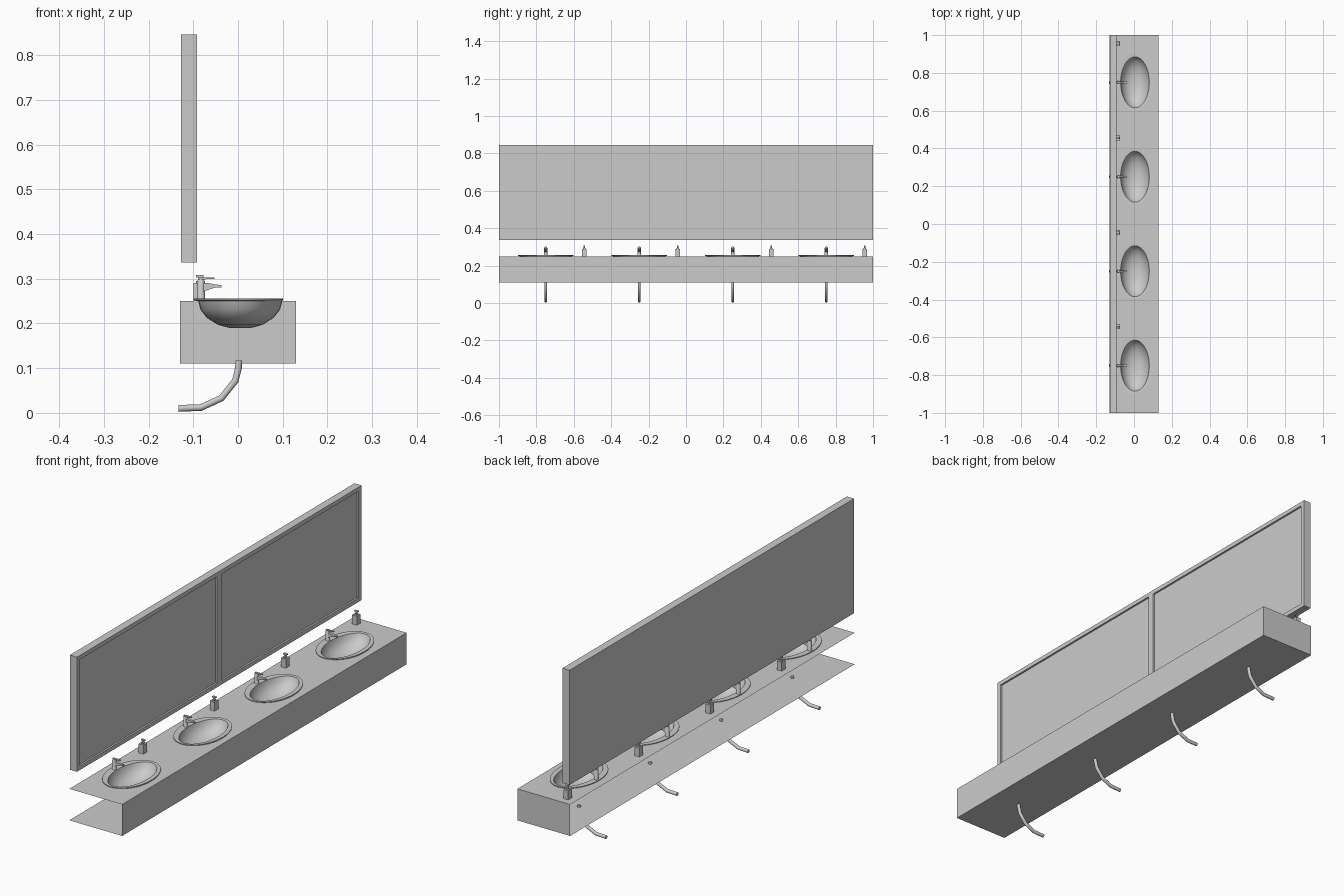
import bpy, bmesh, math
from mathutils import Vector

if "Cube" in bpy.data.objects:
    bpy.data.objects.remove(bpy.data.objects["Cube"], do_unlink=True)

grey = bpy.data.materials.new("plain grey")
grey.use_nodes = True
COLOUR = (0.6, 0.6, 0.6, 1)
grey.diffuse_color = COLOUR
grey.node_tree.nodes["Principled BSDF"].inputs["Base Color"].default_value = COLOUR

STATIONS = [-0.75, -0.25, 0.25, 0.75]
SIDES = 32


def finish(name, bm, smooth=False):
    bmesh.ops.recalc_face_normals(bm, faces=bm.faces)
    mesh = bpy.data.meshes.new(name)
    bm.to_mesh(mesh)
    bm.free()
    mesh.materials.append(grey)
    ob = bpy.data.objects.new(name, mesh)
    bpy.context.collection.objects.link(ob)
    if smooth:
        bpy.ops.object.select_all(action='DESELECT')
        ob.select_set(True)
        bpy.context.view_layer.objects.active = ob
        bpy.ops.object.shade_smooth_by_angle(angle=math.radians(35))
    return ob


def repeat(ob):
    """Place one copy of a part at every wash station."""
    name, base = ob.name, ob.location.y
    for i, y in enumerate(STATIONS):
        part = ob if i == 0 else ob.copy()
        if i:
            bpy.context.collection.objects.link(part)
        part.name = f"{name}_{i + 1}"
        part.location.y = base + y


def box(bm, lo, hi):
    lo, hi = Vector(lo), Vector(hi)
    verts = bmesh.ops.create_cube(bm, size=1)["verts"]
    for v in verts:
        v.co = (lo + hi) / 2 + v.co * (hi - lo)
    return verts


def ellipse(cx, cy, z, rx, ry, n=SIDES):
    return [Vector((cx + rx * math.cos(a), cy + ry * math.sin(a), z))
            for a in (2 * math.pi * i / n for i in range(n))]


def loft(bm, rings):
    """Skin a list of point rings and cap both ends."""
    loops = [[bm.verts.new(p) for p in ring] for ring in rings]
    for a, b in zip(loops, loops[1:]):
        for i in range(len(a)):
            j = (i + 1) % len(a)
            bm.faces.new((a[i], a[j], b[j], b[i]))
    bm.faces.new(loops[0])
    bm.faces.new(loops[-1])


# counter shell: bottom, front and far end panels; back and near end open
bm = bmesh.new()
box(bm, (-0.13, -1, 0.11), (0.13, 1, 0.25))
bm.normal_update()
open_sides = [f for f in bm.faces
              if f.normal.x < -0.5 or f.normal.y < -0.5 or f.normal.z > 0.5]
bmesh.ops.delete(bm, geom=open_sides, context='FACES')
finish("counter_shell", bm)

# counter top sheet with an oval opening for each basin
bm = bmesh.new()
outlines = [[(-0.13, -1, 0.25), (0.13, -1, 0.25), (0.13, 1, 0.25), (-0.13, 1, 0.25)]]
outlines += [ellipse(0.005, y, 0.25, 0.094, 0.139) for y in STATIONS]
edges = []
for line in outlines:
    vs = [bm.verts.new(p) for p in line]
    edges += [bm.edges.new((vs[i - 1], vs[i])) for i in range(len(vs))]
bmesh.ops.triangle_fill(bm, edges=edges, use_beauty=True, normal=(0, 0, 1))
finish("counter_top", bm)

# mirror: a slab with two recessed panes
bm = bmesh.new()
box(bm, (-0.127, -1, 0.336), (-0.092, 1, 0.846))
for y in (-0.98, -0.015, 0.015, 0.98):
    bmesh.ops.bisect_plane(bm, geom=bm.verts[:] + bm.edges[:] + bm.faces[:],
                           plane_co=(0, y, 0), plane_no=(0, 1, 0))
for z in (0.354, 0.828):
    bmesh.ops.bisect_plane(bm, geom=bm.verts[:] + bm.edges[:] + bm.faces[:],
                           plane_co=(0, 0, z), plane_no=(0, 0, 1))
bm.normal_update()
panes = [f for f in bm.faces if f.normal.x > 0.5 and f.calc_area() > 0.1]
for f in bmesh.ops.extrude_discrete_faces(bm, faces=panes)["faces"]:
    rim = list(f.verts)
    front = [bm.verts.new(v.co) for v in rim]
    for v in rim:
        v.co.x -= 0.008
    for i in range(len(rim)):
        bm.faces.new((front[i - 1], front[i], rim[i], rim[i - 1]))
bmesh.ops.remove_doubles(bm, verts=bm.verts, dist=0.0001)
finish("mirror", bm)

# basin: outer bowl, flat lip, inner bowl (x radius, y radius, height)
bm = bmesh.new()
profile = [(0.024, 0.04, 0.19), (0.05, 0.083, 0.197), (0.075, 0.115, 0.213),
           (0.089, 0.132, 0.231), (0.094, 0.139, 0.25), (0.1, 0.148, 0.253),
           (0.1, 0.148, 0.256), (0.076, 0.135, 0.255), (0.072, 0.128, 0.238),
           (0.061, 0.108, 0.219), (0.042, 0.075, 0.203), (0.02, 0.036, 0.196),
           (0.003, 0.004, 0.195)]
loft(bm, [ellipse(0.001 if rx == 0.1 else 0.005, 0, z, rx, ry) for rx, ry, z in profile])
repeat(finish("basin", bm, smooth=True))

# tap: round post, tapering spout and a small lever
bm = bmesh.new()
loft(bm, [ellipse(-0.083, 0, z, r, r, 16)
          for z, r in ((0.25, 0.011), (0.254, 0.009), (0.294, 0.009), (0.299, 0.006))])
spout = [(-0.083, 0.27, 0.291, 0.007), (-0.064, 0.276, 0.29, 0.006),
         (-0.05, 0.281, 0.287, 0.005), (-0.037, 0.281, 0.286, 0.005)]
loft(bm, [[(x, -w, lo), (x, w, lo), (x, w, hi), (x, -w, hi)] for x, lo, hi, w in spout])
lever = [(-0.09, 0.298, 0.303, 0.005), (-0.053, 0.3, 0.303, 0.004)]
loft(bm, [[(x, -w, lo), (x, w, lo), (x, w, hi), (x, -w, hi)] for x, lo, hi, w in lever])
repeat(finish("tap", bm, smooth=True))

# soap dispenser: square bottle, neck and pump head
bm = bmesh.new()
box(bm, (-0.099, -0.013, 0.25), (-0.075, 0.013, 0.29))
loft(bm, [ellipse(-0.087, 0, z, r, r, 12)
          for z, r in ((0.29, 0.007), (0.295, 0.007), (0.295, 0.003), (0.303, 0.003))])
box(bm, (-0.094, -0.005, 0.303), (-0.077, 0.005, 0.308))
dispenser = finish("soap_dispenser", bm, smooth=True)
dispenser.location.y = 0.206
repeat(dispenser)

# drain pipe: round tube bending from the counter floor to the wall
path = [(0.002, 0.117), (0.001, 0.1), (-0.006, 0.072), (-0.037, 0.033),
        (-0.083, 0.012), (-0.133, 0.01)]
points = [Vector((x, 0, z)) for x, z in path]
rings = []
for i, p in enumerate(points):
    along = (points[min(i + 1, len(points) - 1)] - points[max(i - 1, 0)]).normalized()
    across = Vector((0, 1, 0))
    up = along.cross(across)
    rings.append([p + 0.0075 * (across * c.x + up * c.y) for c in ellipse(0, 0, 0, 1, 1, 16)])
bm = bmesh.new()
loft(bm, rings)
repeat(finish("drain_pipe", bm, smooth=True))
